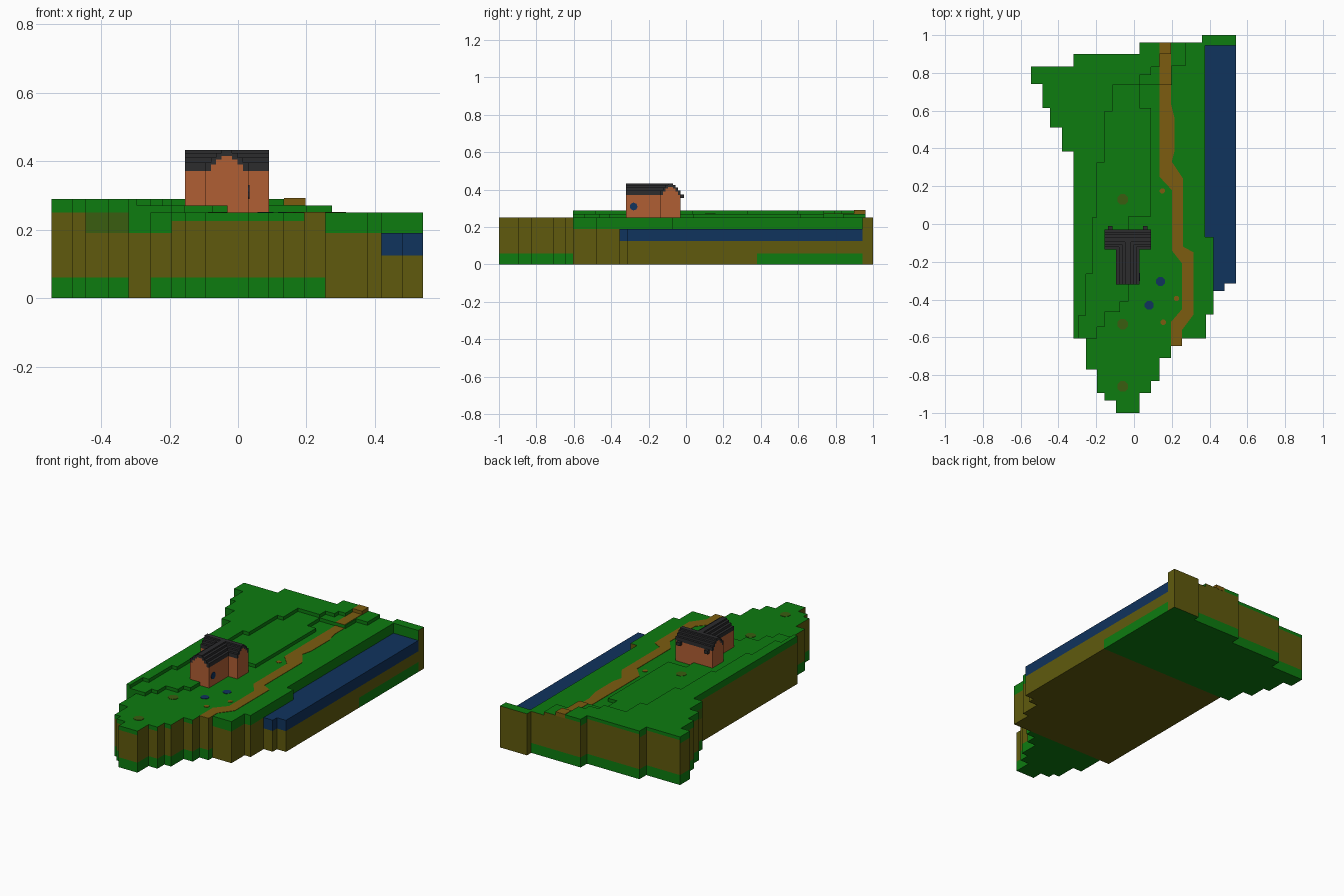
import bpy, bmesh, math
from mathutils import Vector

cube = bpy.data.objects.get("Cube")
if cube:
    bpy.data.objects.remove(cube, do_unlink=True)


def material(name, rgb):
    m = bpy.data.materials.new(name)
    m.use_nodes = True
    m.diffuse_color = (*rgb, 1)
    m.node_tree.nodes["Principled BSDF"].inputs["Base Color"].default_value = (*rgb, 1)
    return m


GRASS = material("grass green", (0.004, 0.2, 0.005))
DIRT = material("olive dirt", (0.115, 0.102, 0.004))
PATH = material("path brown", (0.2, 0.107, 0.005))
MOSS = material("dark moss", (0.042, 0.11, 0.005))
WATER = material("deep water blue", (0.005, 0.033, 0.11))
BRICK = material("brick orange", (0.434, 0.112, 0.034))
ROOF = material("roof charcoal", (0.025, 0.025, 0.027))


def add_prism(bm, pts, z0, z1):
    base = bm.faces.new([bm.verts.new((x, y, z0)) for x, y in pts])
    ext = bmesh.ops.extrude_face_region(bm, geom=[base], use_keep_orig=True)
    top = [v for v in ext["geom"] if isinstance(v, bmesh.types.BMVert)]
    bmesh.ops.translate(bm, verts=top, vec=(0, 0, z1 - z0))


def finish(bm, name, mats, rule=None):
    bmesh.ops.recalc_face_normals(bm, faces=bm.faces)
    bm.normal_update()
    if rule:
        for f in bm.faces:
            f.material_index = mats.index(rule(f.calc_center_median(), f.normal))
    me = bpy.data.meshes.new(name)
    bm.to_mesh(me)
    bm.free()
    for m in mats:
        me.materials.append(m)
    ob = bpy.data.objects.new(name, me)
    bpy.context.collection.objects.link(ob)
    return ob


def slab(name, pts, z0, z1, mats, rule=None, z_cuts=(), y_cuts=()):
    bm = bmesh.new()
    add_prism(bm, pts, z0, z1)
    for axis, cuts in ((Vector((0, 0, 1)), z_cuts), (Vector((0, 1, 0)), y_cuts)):
        for c in cuts:
            geom = bm.verts[:] + bm.edges[:] + bm.faces[:]
            bmesh.ops.bisect_plane(bm, geom=geom, plane_co=axis * c, plane_no=axis)
    return finish(bm, name, mats, rule)


def rect(x0, x1, y0, y1):
    return [(x0, y0), (x1, y0), (x1, y1), (x0, y1)]


def boxes(name, items, mat):
    bm = bmesh.new()
    for x0, x1, y0, y1, z0, z1 in items:
        add_prism(bm, rect(x0, x1, y0, y1), z0, z1)
    return finish(bm, name, [mat])


def stairs(start, steps):
    """Right-angled outline: alternating y and x targets."""
    pts = [start]
    for i, v in enumerate(steps):
        x, y = pts[-1]
        pts.append((x, v) if i % 2 == 0 else (v, y))
    return pts


# Shared west shore, from the back corner down to the front of the terraces
west = stairs((-.545, .835), [.74, -.485, .615, -.445, .51, -.38, .385, -.32, -.605])
front = stairs((-.255, -.605), [-.77, -.195, -.895, -.155, -.935, -.095, -1.0, .03,
                                -.895, .09, -.83, .135, -.71, .195, -.645, .255,
                                -.605, .38, -.48, .42, -.07, .375, .945, .54, 1.0,
                                .36, .96, .03, .90, -.32, .835])


# Colour bands of the cliffs and underside
def terrain(c, n):
    if n.z > .5:
        return GRASS
    if n.z < -.5:
        return GRASS if c.y > .38 or c.y < -.61 else DIRT
    if c.z < .06:
        return GRASS if .381 < c.y < .97 or c.y < -.61 else DIRT
    if n.y < -.5:
        if c.x < -.44:
            return DIRT
        if c.x < -.32:
            return MOSS if c.z > .19 else DIRT
        if c.y > -.65 and .195 < c.x < .255:
            return DIRT
        low = .19 if c.x < -.195 or c.x > .255 else .225
        return GRASS if c.z > low else DIRT
    if n.x > .5:
        return GRASS if c.z > .19 and -.55 < c.y < .95 else DIRT
    if n.x < -.5 and .385 < c.y < .52 and c.z > .19:
        return MOSS
    return DIRT


slab("island_ground", west + front, 0, .25, [GRASS, DIRT, MOSS], terrain,
     z_cuts=(.06, .19, .225), y_cuts=(-.605, .38))

# River with its bed
river = [(.42, -.355), (.48, -.355), (.48, -.315), (.54, -.315), (.54, .945),
         (.375, .945), (.375, -.07), (.42, -.07)]
slab("river_bed", river, 0, .125, [GRASS, DIRT, MOSS], terrain, z_cuts=(.06,), y_cuts=(.38,))
slab("river_water", river, .125, .19, [WATER])

# Two grass terraces
middle = stairs((-.195, -.605), [-.545, -.155, -.465, -.075, -.41, -.03, .04, .09, .615,
                                 .03, .735, .2, .84, .275, .96, .03, .90, -.32, .835])
upper = stairs((-.295, -.605), [-.485, -.255, -.265, -.22, .035, -.195, .325, -.155, .595,
                                -.115, .735, .03, .79, .09, .83, .135, .90, .195, .96,
                                .03, .90, -.32, .835])


def terrace(c, n):
    # dirt shows where the terraces end above the back cliff
    return DIRT if n.y > .5 and c.z < .27 and c.y > .8 else GRASS


slab("middle_terrace", west + middle, .25, .27, [GRASS, DIRT], terrace)
slab("upper_terrace", west + upper, .27, .29, [GRASS])

# Winding footpath, rising over the terraces at the back
path = [(.195, -.645), (.255, -.645), (.255, -.56), (.315, -.48), (.315, -.15),
        (.26, -.12), (.26, .24), (.2, .33), (.215, .39), (.215, .56), (.195, .64),
        (.195, .735), (.135, .735), (.135, .25), (.2, .18), (.2, -.14), (.255, -.21),
        (.255, -.45), (.195, -.52)]
slab("path_low", path, .25, .252, [PATH])
slab("path_middle", rect(.135, .195, .735, .90), .27, .272, [PATH])
slab("path_top", rect(.135, .197, .899, .961), .268, .292, [PATH])


# Round patches lying on the ground
def disc(name, x, y, z, r, mat):
    pts = [(x + r * math.cos(math.pi * (i + .5) / 4), y + r * math.sin(math.pi * (i + .5) / 4))
           for i in range(8)]
    slab(name, pts, z, z + .002, [mat])


for i, (x, y, z) in enumerate([(-.06, .13, .27), (-.06, -.53, .25), (-.06, -.86, .25)]):
    disc(f"moss_patch_{i + 1}", x, y, z, .03, MOSS)
for i, (x, y) in enumerate([(.15, .175), (.225, -.395), (.155, -.52)]):
    disc(f"dirt_patch_{i + 1}", x, y, .25, .015, PATH)
for i, (x, y) in enumerate([(.14, -.305), (.08, -.43)]):
    disc(f"puddle_{i + 1}", x, y, .25, .025, WATER)

# House: a main wing along x and a front wing along y, with stepped gables
CX, CY = -.0325, -.0825
wall_z, roof_z = (.415, .405, .39, .372), (.433, .424, .411, .396)
walls, roof = [], []
for half, along_y in ((.0525, False), (.0625, True)):
    for i in range(4):
        for s in (-1, 1):
            a, b = sorted((s * half * i / 4, s * half * (i + 1) / 4))
            if along_y:
                span = (CX + a, CX + b, -.32, CY)
            else:
                span = (-.155, .09, CY + a, CY + b)
            walls.append((*span, .25, wall_z[i]))
            roof.append((*span, wall_z[i], roof_z[i]))
boxes("house_walls", walls, BRICK)
boxes("house_roof", roof, ROOF)
boxes("roof_brackets", [(x - .012, x + .012, -.03, -.01, .355, .375) for x in (-.125, .06)], ROOF)

# Round window on the side of the front wing
bm = bmesh.new()
bmesh.ops.create_cone(bm, cap_ends=True, segments=8, radius1=.021, radius2=.021, depth=.004)
window = finish(bm, "side_window", [WATER])
window.rotation_euler = (0, math.pi / 2, math.pi / 8)
window.rotation_euler = (0, math.pi / 2, 0)
window.location = (.031, -.28, .31)
